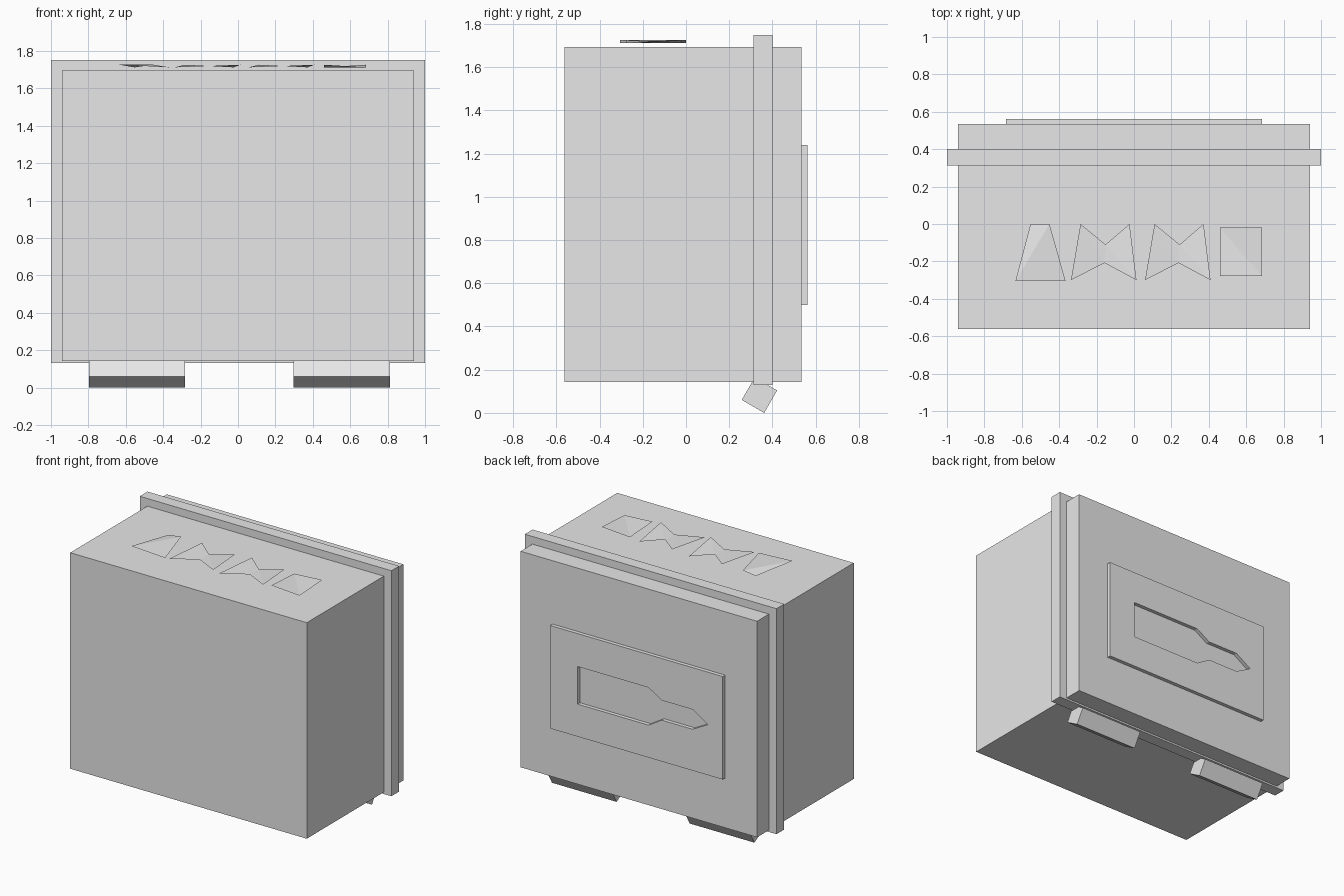
import bpy, bmesh, math
from mathutils import Matrix, Vector

default = bpy.data.objects.get("Cube")
if default:
    bpy.data.objects.remove(default, do_unlink=True)

gray = bpy.data.materials.new("light gray")
gray.use_nodes = True
gray.diffuse_color = (0.8, 0.8, 0.8, 1)
gray.node_tree.nodes["Principled BSDF"].inputs["Base Color"].default_value = (0.8, 0.8, 0.8, 1)


def add_object(name, bm):
    mesh = bpy.data.meshes.new(name)
    bm.to_mesh(mesh)
    bm.free()
    mesh.materials.append(gray)
    obj = bpy.data.objects.new(name, mesh)
    bpy.context.collection.objects.link(obj)
    return obj


def box(name, low, high, tilt=0):
    """Box between two corners, tilted about its own x axis."""
    low, high = Vector(low), Vector(high)
    bm = bmesh.new()
    bmesh.ops.create_cube(bm, size=1)
    bmesh.ops.transform(bm, verts=bm.verts, matrix=Matrix.LocRotScale(
        (low + high) / 2, Matrix.Rotation(tilt, 3, "X").to_quaternion(), high - low))
    return add_object(name, bm)


# Main case and the rim around its lid seam
box("case_body", (-0.94, -0.562, 0.143), (0.94, 0.535, 1.695))
box("lid_rim", (-1, 0.313, 0.13), (1, 0.401, 1.75))

# Tilted hinge blocks under the rim
for name, x in (("right_hinge", -0.54), ("left_hinge", 0.555)):
    box(name, (x - 0.257, 0.28, 0.022), (x + 0.257, 0.40, 0.142), math.radians(-30))

# Back plate with a pointed cutout
BACK, THICK, MID = 0.535, 0.027, 0.868
outer = [(-0.685, 0.5), (0.685, 0.5), (0.685, 1.24), (-0.685, 1.24)]
half = [(0.469, 0.135), (-0.095, 0.135), (-0.2, 0.071), (-0.445, 0.071)]
cutout = ([(x, MID + h) for x, h in half] + [(-0.567, MID - 0.005)]
          + [(x, MID - h) for x, h in reversed(half)])
bm = bmesh.new()
edges = []
for loop in (outer, cutout):
    verts = [bm.verts.new((x, BACK, z)) for x, z in loop]
    edges += [bm.edges.new((v, verts[i - 1])) for i, v in enumerate(verts)]
bmesh.ops.triangle_fill(bm, edges=edges, use_beauty=True, normal=(0, 1, 0))
bmesh.ops.dissolve_limit(bm, angle_limit=0.01, verts=bm.verts, edges=bm.edges)
result = bmesh.ops.extrude_face_region(bm, geom=bm.faces[:])
moved = [g for g in result["geom"] if isinstance(g, bmesh.types.BMVert)]
bmesh.ops.translate(bm, verts=moved, vec=(0, THICK, 0))
bmesh.ops.recalc_face_normals(bm, faces=bm.faces)
add_object("back_plate", bm)

# Thin, slightly warped decorative sheets just above the top
wedge = [(-0.553, 0), (-0.452, 0), (-0.366, -0.305), (-0.634, -0.305)]
bow = [(-0.286, 0), (-0.152, -0.11), (-0.024, 0),
       (0.013, -0.3), (-0.158, -0.208), (-0.337, -0.3)]
square = [(0.46, -0.02), (0.684, -0.02), (0.684, -0.278), (0.46, -0.278)]
sheets = [("wedge_sheet", wedge, "LHLH"), ("first_bow_sheet", bow, "HMLHML"),
          ("second_bow_sheet", [(x + 0.396, y) for x, y in bow], "HMLHML"),
          ("square_sheet", square, "LHLH")]
level = {"L": 1.712, "M": 1.719, "H": 1.726}
for name, outline, heights in sheets:
    bm = bmesh.new()
    verts = [bm.verts.new((x, y, level[h])) for (x, y), h in zip(outline, heights)]
    face = bm.faces.new(verts[::-1])
    bmesh.ops.triangulate(bm, faces=[face])
    add_object(name, bm)
